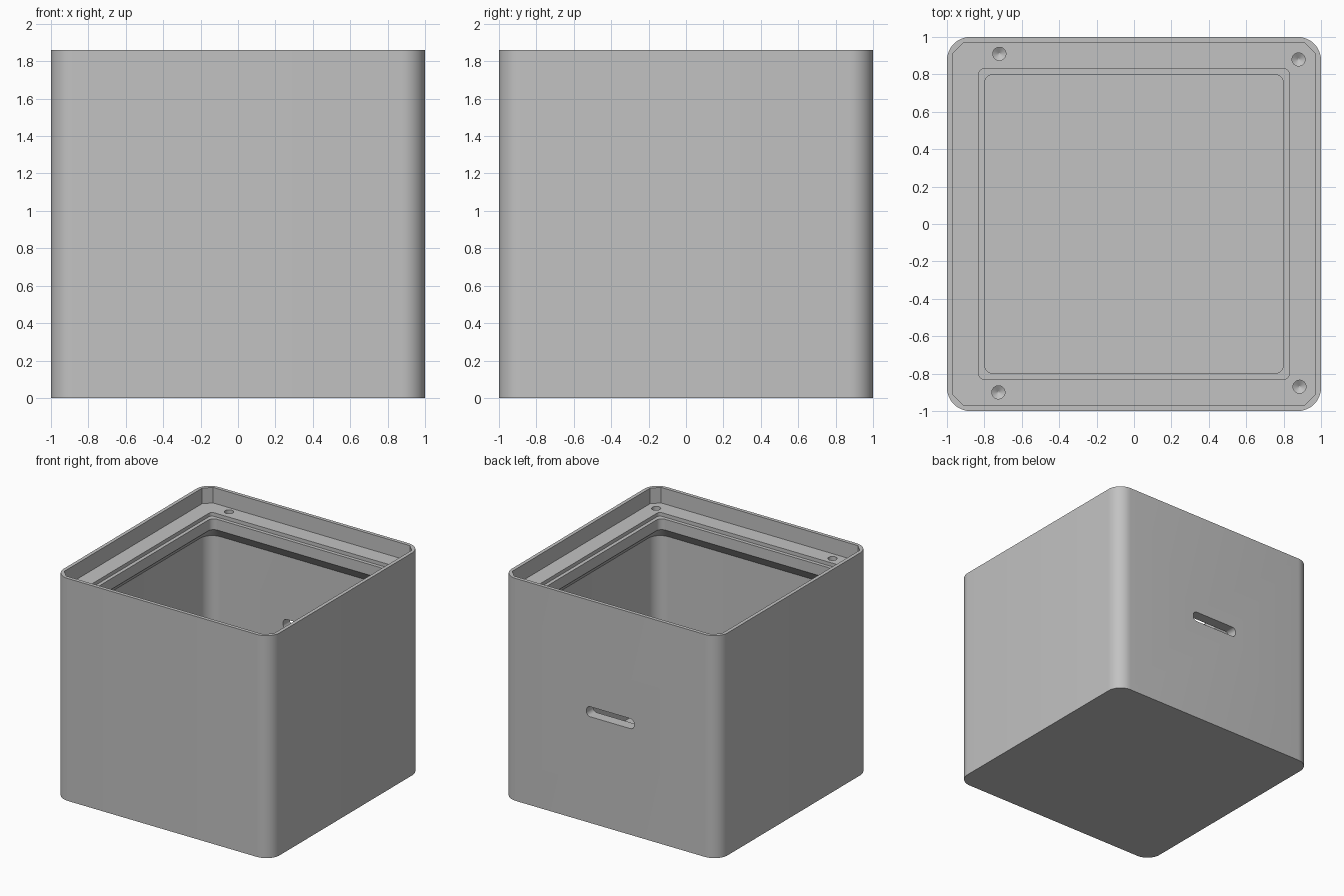
import bpy, bmesh, math
from mathutils import Matrix, Vector

cube = bpy.data.objects.get("Cube")
if cube:
    bpy.data.objects.remove(cube, do_unlink=True)

grey = bpy.data.materials.new("light grey plastic")
grey.use_nodes = True
grey.diffuse_color = (0.54, 0.54, 0.54, 1)
grey.node_tree.nodes["Principled BSDF"].inputs["Base Color"].default_value = (0.54, 0.54, 0.54, 1)

SEG = 10
HEIGHT, SHELF = 1.86, 1.73


def ring(half_x, half_y, radius, z, chamfer=False):
    """Rectangle with rounded or chamfered corners, always the same point count."""
    points = []
    for quarter in range(4):
        turn = quarter * math.pi / 2
        sx = 1 if quarter in (0, 3) else -1
        sy = 1 if quarter < 2 else -1
        centre = Vector((sx * (half_x - radius), sy * (half_y - radius), z))
        start = Vector((math.cos(turn), math.sin(turn), 0))
        end = Vector((-math.sin(turn), math.cos(turn), 0))
        for i in range(SEG + 1):
            t = i / SEG
            if chamfer:
                offset = start.lerp(end, t)
            else:
                offset = start * math.cos(t * math.pi / 2) + end * math.sin(t * math.pi / 2)
            points.append(centre + offset * radius)
    return points


def loft(name, rings):
    """Skin closed rings in order and cap both ends."""
    bm = bmesh.new()
    loops = [[bm.verts.new(p) for p in r] for r in rings]
    count = len(loops[0])
    for a, b in zip(loops, loops[1:]):
        for i in range(count):
            j = (i + 1) % count
            bm.faces.new((a[i], a[j], b[j], b[i]))
    bm.faces.new(loops[0][::-1])
    bm.faces.new(loops[-1])
    bmesh.ops.recalc_face_normals(bm, faces=bm.faces)
    mesh = bpy.data.meshes.new(name)
    bm.to_mesh(mesh)
    bm.free()
    obj = bpy.data.objects.new(name, mesh)
    bpy.context.collection.objects.link(obj)
    mesh.materials.append(grey)
    return obj


def square(half, radius, z, chamfer=False):
    return ring(half, half, radius, z, chamfer)


# Box: outer wall, thin rim, shelf, seal step, lip, flared underside, cavity
box = loft("enclosure_box", [
    square(1.0, 0.125, 0),
    square(1.0, 0.125, HEIGHT),
    square(0.97, 0.06, HEIGHT, True),
    square(0.97, 0.06, SHELF, True),
    square(0.83, 0.03, SHELF),
    square(0.83, 0.03, SHELF - 0.03),
    square(0.80, 0.05, SHELF - 0.03),
    square(0.80, 0.05, 1.61),
    square(0.91, 0.11, 1.50),
    square(0.91, 0.11, 0.09),
])


def circle(x, y, radius, z):
    return [Vector((x + radius * math.cos(k * math.tau / 32),
                    y + radius * math.sin(k * math.tau / 32), z)) for k in range(32)]


# Cutters: screw holes with conical bottoms, and the cable slot in the back
cutters = []
for x, y in [(-0.72, 0.91), (0.88, 0.88), (0.885, -0.87), (-0.725, -0.90)]:
    cutters.append(loft("screw_hole_cutter", [
        circle(x, y, 0.035, SHELF + 0.03),
        circle(x, y, 0.035, SHELF - 0.08),
        circle(x, y, 0.004, SHELF - 0.10),
    ]))
slot = loft("cable_slot_cutter", [ring(0.22, 0.042, 0.035, z) for z in (-0.15, 0.15)])
slot.data.transform(Matrix.Translation((0, 0.95, 0.93)) @ Matrix.Rotation(math.pi / 2, 4, "X"))
cutters.append(slot)

bpy.ops.object.select_all(action="DESELECT")
bpy.context.view_layer.objects.active = box
box.select_set(True)
for cutter in cutters:
    cutter.hide_render = True
    cut = box.modifiers.new("cut", "BOOLEAN")
    cut.operation = "DIFFERENCE"
    cut.solver = "EXACT"
    cut.object = cutter
    bpy.ops.object.modifier_apply(modifier=cut.name)
    bpy.data.objects.remove(cutter, do_unlink=True)

bpy.ops.object.shade_smooth_by_angle(angle=math.radians(25))
